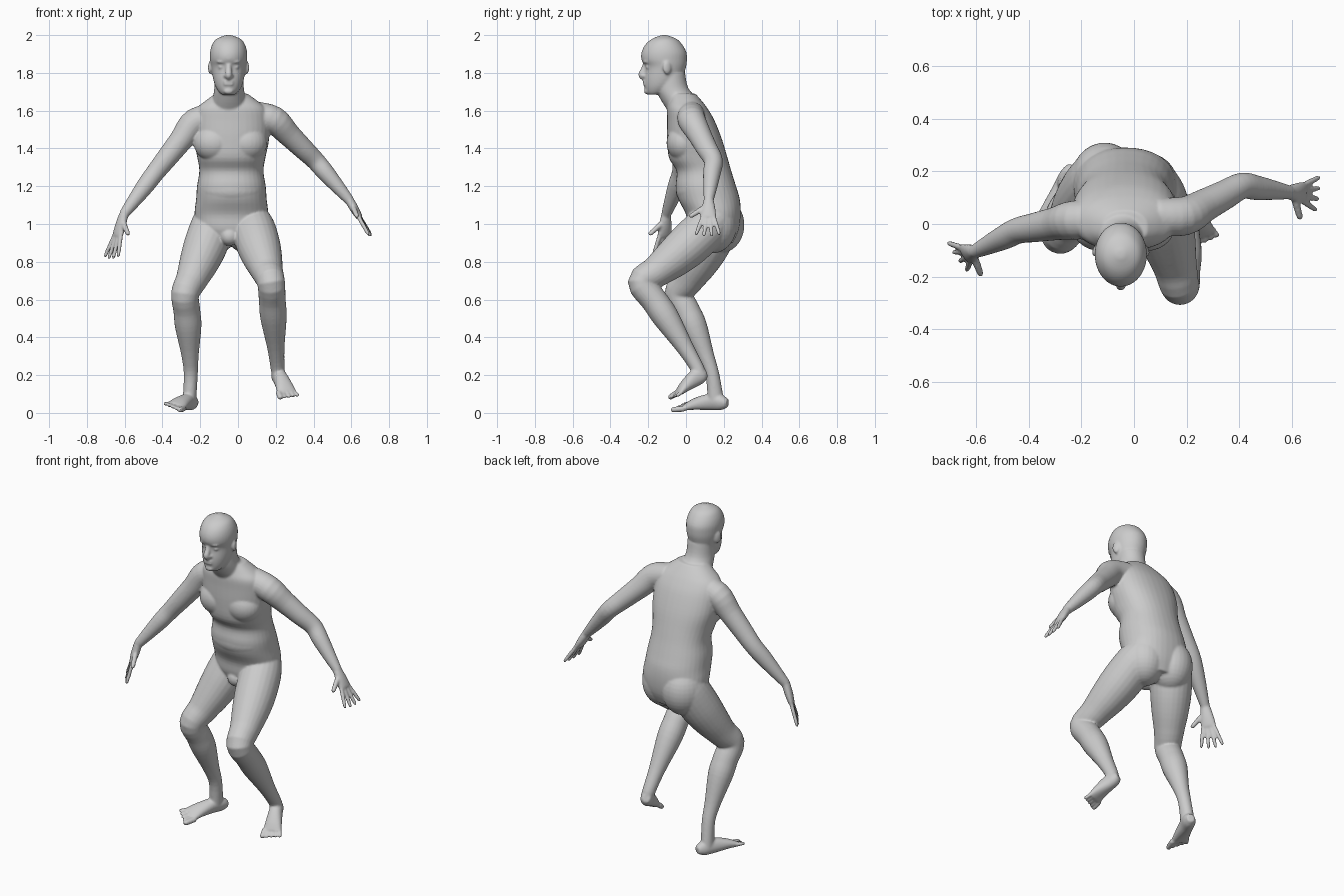
import bpy, bmesh, math
from mathutils import Vector, Matrix

default_cube = bpy.data.objects.get("Cube")
if default_cube:
    bpy.data.objects.remove(default_cube, do_unlink=True)

grey = (0.6, 0.6, 0.6, 1)
skin = bpy.data.materials.new("grey_skin")
skin.use_nodes = True
skin.diffuse_color = grey
skin.node_tree.nodes["Principled BSDF"].inputs["Base Color"].default_value = grey

bm = bmesh.new()
RIGHTWARD = Vector((1, 0, 0))
UPWARD = Vector((0, 0, 1))


def catmull(before, start, end, after, t):
    """Smooth interpolation of centre, width and depth between two sections."""
    blended = []
    for a, b, c, d in zip(before, start, end, after):
        slope_in, slope_out = (c - a) / 2, (d - b) / 2
        ease = t * t * (3 - 2 * t)
        hump_in, hump_out = t * (1 - t) * (1 - t), t * t * (1 - t)
        blended.append(b + (c - b) * ease + slope_in * hump_in - slope_out * hump_out)
    return blended


def tube(sections, side=RIGHTWARD, fixed_axis=None, sides=24, steps=4, squareness=1):
    """Closed loft through sections of (centre, half width, half depth)."""
    sections = [(*centre, width, depth) for centre, width, depth in sections]
    padded = [sections[0], *sections, sections[-1]]
    path = [catmull(*padded[i:i + 4], step / steps)
            for i in range(len(sections) - 1) for step in range(steps)]
    path.append(sections[-1])
    rings = []
    for i, (x, y, z, width, depth) in enumerate(path):
        previous, following = path[max(i - 1, 0)], path[min(i + 1, len(path) - 1)]
        axis = fixed_axis or (Vector(following[:3]) - Vector(previous[:3])).normalized()
        across = (side - axis * side.dot(axis)).normalized()
        through = axis.cross(across)
        ring = []
        for k in range(sides):
            angle = math.tau * k / sides
            c, s = (math.copysign(abs(w) ** squareness, w)
                    for w in (math.cos(angle), math.sin(angle)))
            ring.append(bm.verts.new(Vector((x, y, z)) + across * width * c + through * depth * s))
        rings.append(ring)
    for lower, upper in zip(rings, rings[1:]):
        for k in range(sides):
            bm.faces.new((lower[k - 1], lower[k], upper[k], upper[k - 1]))
    bm.faces.new(rings[0])
    bm.faces.new(rings[-1])


def stack(x, rows, squareness=1):
    """Level rings from rows of (height, front, back, half width)."""
    tube([(Vector((x, (front + back) / 2, height)), width, (back - front) / 2)
          for height, front, back, width in rows],
         fixed_axis=UPWARD, sides=36, squareness=squareness)


def blob(centre, size, yaw=0):
    placement = (Matrix.Translation(centre) @ Matrix.Rotation(yaw, 4, 'Z')
                 @ Matrix.Diagonal((*size, 1)))
    bmesh.ops.create_uvsphere(bm, u_segments=28, v_segments=18, radius=1, matrix=placement)


def digit(start, tip, radius):
    """Finger or toe with a rounded tip."""
    profile = ((0, 1), (.5, 1), (.9, .85), (1, .4))
    tube([(start.lerp(tip, t), radius * r, radius * r) for t, r in profile],
         side=Vector((1, 1, .5)), sides=10)


def limb(root, joint, end, upper, lower, bulge=0):
    """Two bones; each profile is (fraction along bone, radius), bulging inside the bend."""
    inside = ((root + end) / 2 - joint).normalized()
    sections = []
    for start, finish, profile in ((root, joint, upper), (joint, end, lower)):
        for t, radius in profile:
            centre = start + (finish - start) * t + inside * bulge * math.sin(math.pi * t)
            sections.append((centre, radius, radius))
    return sections


def arm(shoulder, elbow, wrist, middle_tip, to_thumb):
    shoulder, elbow, wrist, middle_tip = map(Vector, (shoulder, elbow, wrist, middle_tip))
    to_thumb = Vector(to_thumb).normalized()
    collar = Vector((shoulder.x * .45, shoulder.y, shoulder.z + .03))
    sections = limb(shoulder, elbow, wrist,
                    upper=((0, .074), (.35, .063), (.7, .056)),
                    lower=((0, .05), (.3, .047), (.7, .036), (1, .026)))
    tube([(collar, .07, .07), *sections], side=Vector((0, 1, 0)))
    # palm
    reach = middle_tip - wrist
    palm = ((0, .027, .024), (.25, .038, .023), (.45, .043, .017), (.5, .036, .011))
    tube([(wrist + reach * t, width, depth) for t, width, depth in palm], to_thumb)
    # fingers fan out from the knuckles, the thumb from the wrist
    for spread in (-1.5, -.5, .5, 1.5):
        knuckle = wrist + reach * .45 + to_thumb * .02 * spread
        length = .55 - .04 * abs(spread)
        digit(knuckle, knuckle + reach * length + to_thumb * .022 * spread, .0115)
    digit(wrist + reach * .15 + to_thumb * .01, wrist + reach * .45 + to_thumb * .1, .0145)


def leg(hip, knee, ankle, heel, ball, to_big_toe):
    hip, knee, ankle, heel, ball = map(Vector, (hip, knee, ankle, heel, ball))
    to_big_toe = Vector(to_big_toe).normalized()
    stride = ball - heel
    sections = limb(hip, knee, ankle, bulge=.012,
                    upper=((-.2, .095), (0, .115), (.3, .116), (.55, .104), (.8, .084)),
                    lower=((0, .074), (.2, .071), (.4, .07), (.75, .046), (1, .037)))
    tube([*sections, (heel + stride * .28 + UPWARD * .01, .036, .044)])
    # foot
    sole = ((0, .022, .022), (.15, .035, .04), (.4, .038, .044), (.75, .047, .031), (1, .054, .016))
    tube([(heel + stride * t + UPWARD * .015 * math.sin(math.pi * t), width, depth)
          for t, width, depth in sole], to_big_toe, squareness=.9)
    # toes, the big one first
    for i in range(5):
        start = ball + to_big_toe * .022 * (2 - i) - stride * .05
        tip = start + stride * (.32 - .03 * i) + to_big_toe * .004 * (2 - i)
        digit(start, tip, .011 if i else .016)


# torso, from the pelvis to the base of the neck
stack(-.035, [(.9, .04, .25, .12), (.97, .01, .28, .18), (1.05, 0, .29, .195), (1.13, -.04, .285, .187),
              (1.2, -.055, .265, .182), (1.28, -.05, .24, .17), (1.35, -.09, .22, .18),
              (1.45, -.1, .19, .2), (1.55, -.1, .15, .2), (1.61, -.1, .115, .185),
              (1.65, -.09, .085, .14), (1.69, -.08, .05, .085)], squareness=.9)

# chest and buttocks, the right hip further back
for s in (-1, 1):
    blob((-.04 + s * .085, -.01, 1.43), (.11, .093, .1))
    blob((-.035 + s * .08, .16 - s * .02, .995), (.122, .13, .15), yaw=-.3)
# belly and groin
blob((-.035, .05, 1.18), (.165, .105, .09))
blob((-.045, .05, .935), (.05, .05, .05))

# limbs
arm(shoulder=(.19, .03, 1.55), elbow=(.41, .145, 1.335), wrist=(.59, .12, 1.125),
    middle_tip=(.705, .115, .93), to_thumb=(-.1, -1, 0))
arm(shoulder=(-.225, .015, 1.54), elbow=(-.44, -.025, 1.27), wrist=(-.605, -.105, 1.05),
    middle_tip=(-.675, -.125, .81), to_thumb=(.55, -.8, 0))
leg(hip=(.08, .11, .98), knee=(.175, -.235, .69), ankle=(.21, .06, .235),
    heel=(.2, .105, .21), ball=(.26, -.04, .105), to_big_toe=(-1, -.25, 0))
leg(hip=(-.13, .17, 1), knee=(-.28, -.04, .63), ankle=(-.25, .14, .2),
    heel=(-.23, .22, .05), ball=(-.33, 0, .035), to_big_toe=(.9, -.4, -.3))

# neck
stack(-.047, [(1.59, -.09, .09, .1), (1.66, -.135, .06, .088), (1.72, -.16, .012, .078),
              (1.8, -.15, -.005, .075)])

# skull and jaw
stack(-.05, [(1.685, -.2, -.14, .035), (1.7, -.213, -.09, .052), (1.73, -.22, -.05, .07),
             (1.77, -.222, -.02, .082), (1.83, -.217, 0, .092), (1.87, -.236, .005, .098),
             (1.91, -.235, .002, .098), (1.95, -.215, -.02, .087), (1.98, -.18, -.05, .064),
             (2, -.13, -.1, .015)])

# nose
tube([(Vector((-.05, y, z)), r, r) for y, z, r in
      ((-.213, 1.86, .012), (-.222, 1.82, .016), (-.235, 1.79, .018), (-.225, 1.773, .014))])
# nostrils, eyes, brows and ears
for s in (-1, 1):
    blob((-.05 + s * .015, -.222, 1.784), (.011, .014, .01))
    blob((-.05 + s * .038, -.199, 1.83), (.018, .014, .009))
    blob((-.05 + s * .036, -.207, 1.858), (.03, .02, .008), yaw=s * .3)
    blob((-.05 + s * .096, -.1, 1.828), (.011, .023, .036), yaw=s * .35)
# lips and chin
for height in (1.74, 1.754):
    blob((-.05, -.218, height), (.028, .01, .008))
blob((-.05, -.203, 1.703), (.028, .02, .017))

# one continuous skin over all parts
bmesh.ops.recalc_face_normals(bm, faces=bm.faces)
mesh = bpy.data.meshes.new("body")
bm.to_mesh(mesh)
bm.free()
mesh.materials.append(skin)
body = bpy.data.objects.new("body", mesh)
bpy.context.collection.objects.link(body)
fuse = body.modifiers.new("fuse", 'REMESH')
fuse.mode = 'VOXEL'
fuse.voxel_size = .0062
fuse.use_smooth_shade = True
soften = body.modifiers.new("soften", 'SMOOTH')
soften.factor = .5
soften.iterations = 5
